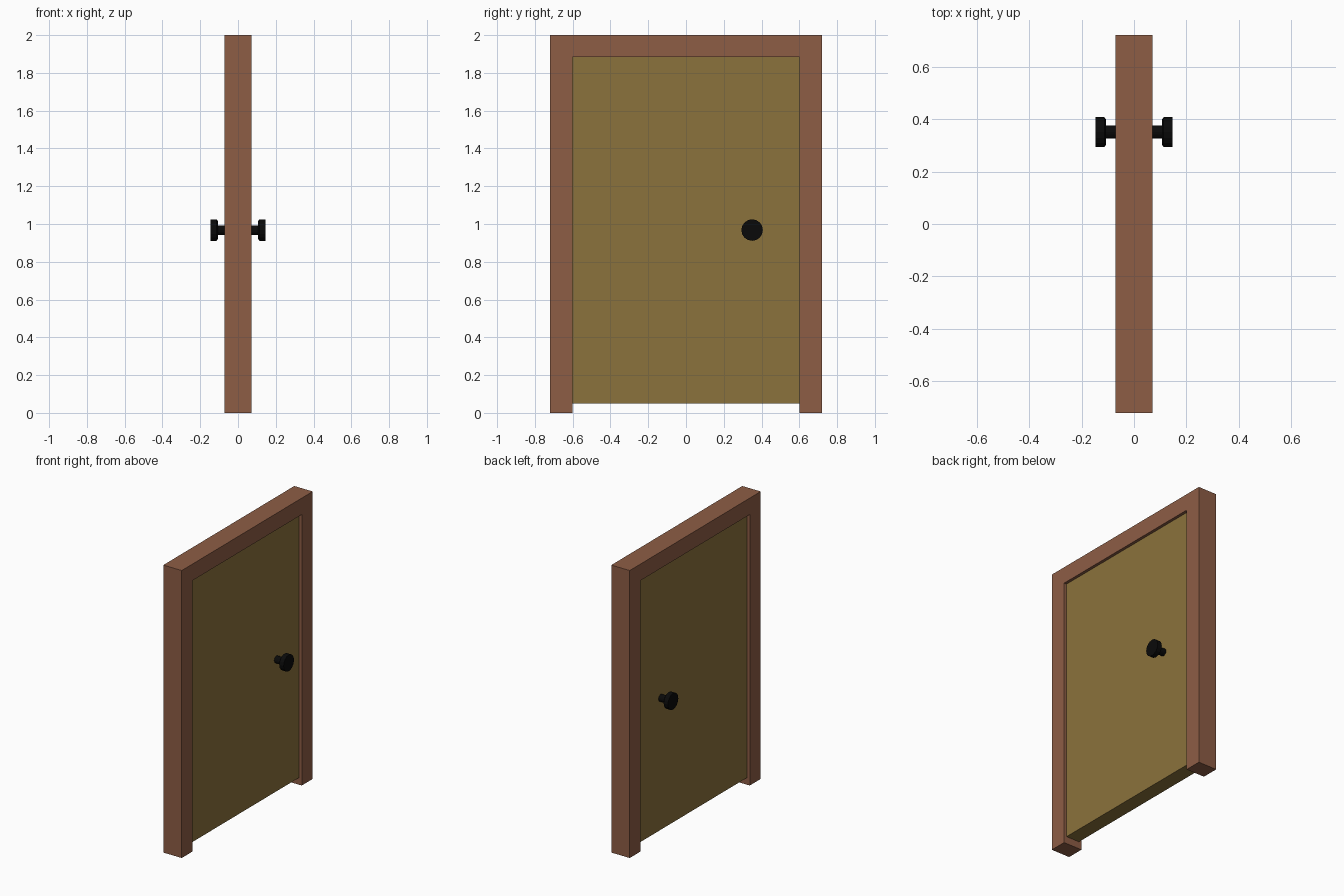
import bpy, bmesh, math
from mathutils import Matrix

if "Cube" in bpy.data.objects:
    bpy.data.objects.remove(bpy.data.objects["Cube"])

def material(name, rgb):
    m = bpy.data.materials.new(name)
    m.diffuse_color = (*rgb, 1)
    m.use_nodes = True
    m.node_tree.nodes["Principled BSDF"].inputs["Base Color"].default_value = m.diffuse_color
    return m

wood = material("frame_wood", (0.27, 0.11, 0.06))
panel = material("door_wood", (0.26, 0.17, 0.045))
black = material("black_metal", (0.003, 0.003, 0.003))

def finish(name, bm, mat):
    bmesh.ops.recalc_face_normals(bm, faces=bm.faces)
    me = bpy.data.meshes.new(name)
    bm.to_mesh(me)
    bm.free()
    me.materials.append(mat)
    ob = bpy.data.objects.new(name, me)
    bpy.context.collection.objects.link(ob)
    return ob

def extrude_x(name, outline, half, mat):
    """Extrude a (y, z) outline symmetrically along x."""
    bm = bmesh.new()
    face = bm.faces.new([bm.verts.new((-half, y, z)) for y, z in outline])
    out = bmesh.ops.extrude_face_region(bm, geom=[face])["geom"]
    verts = [v for v in out if isinstance(v, bmesh.types.BMVert)]
    bmesh.ops.translate(bm, verts=verts, vec=(2 * half, 0, 0))
    # extrusion drops or keeps the first cap depending on version; ensure it exists
    bmesh.ops.holes_fill(bm, edges=[e for e in bm.edges if e.is_boundary], sides=0)
    return finish(name, bm, mat)

# Frame: two posts and a lintel in one arch outline
W, w, H, h = 0.72, 0.60, 2.0, 1.885
extrude_x("door_frame", [(-W, 0), (-W, H), (W, H), (W, 0),
                         (w, 0), (w, h), (-w, h), (-w, 0)], 0.071, wood)

# Door leaf, recessed in the frame and clear of the floor
extrude_x("door_panel", [(-w, 0.05), (-w, h), (w, h), (w, 0.05)], 0.051, panel)

# Knobs: one turned profile of (radius, x), on both faces
profile = [(0.025, 0.045), (0.025, 0.106), (0.047, 0.106),
           (0.057, 0.113), (0.057, 0.146)]
SEG = 16

def knob(name, side):
    bm = bmesh.new()
    rings = [[bm.verts.new((side * x, 0.35 + r * math.cos(a), 0.968 + r * math.sin(a)))
              for a in (math.tau * i / SEG for i in range(SEG))] for r, x in profile]
    for a, b in zip(rings, rings[1:]):
        for i in range(SEG):
            j = (i + 1) % SEG
            bm.faces.new((a[i], a[j], b[j], b[i]))
    bm.faces.new(rings[0])
    bm.faces.new(rings[-1])
    finish(name, bm, black)

knob("knob_right", 1)
knob("knob_left", -1)
